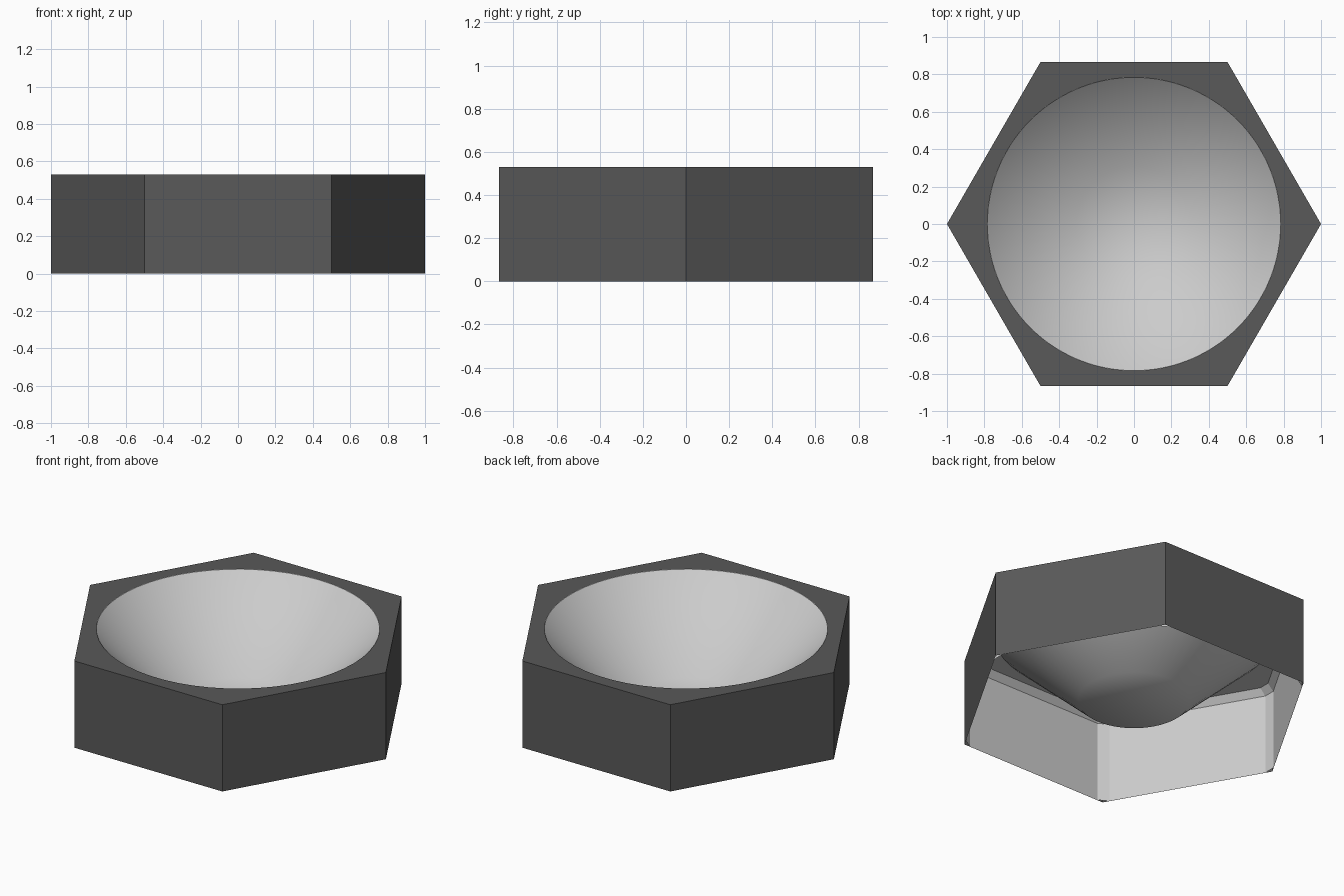
import bpy, bmesh
from math import radians, cos, sin, pi

if "Cube" in bpy.data.objects:
    bpy.data.objects.remove(bpy.data.objects["Cube"])

H = 0.53          # total height
HOLE = 0.785      # bowl opening radius
N = 54            # points per ring (9 per hexagon side)


def hexagon(scale, z, corner=0.0):
    """Ring on a hexagon outline; corner > 0 cuts the corners by that angle."""
    pts = []
    for k in range(6):
        for i in range(9):
            a = i * 60 / 9
            if corner:
                a = corner if i == 0 else 60 - corner if i == 8 else (i + 0.5) * 60 / 9
            r = scale * cos(pi / 6) / cos(radians(a - 30))
            t = radians(60 * k + a)
            pts.append((r * cos(t), r * sin(t), z))
    return pts


def circle(r, z, phase=0.0):
    return [(r * cos(2 * pi * (i + phase) / N), r * sin(2 * pi * (i + phase) / N), z)
            for i in range(N)]


def loft(name, rings, cap=False, color=None, smooth=None):
    bm = bmesh.new()
    loops = [[bm.verts.new(p) for p in ring] for ring in rings]
    for a, b in zip(loops, loops[1:]):
        for i in range(N):
            j = (i + 1) % N
            bm.faces.new((a[i], a[j], b[j], b[i]))
    if cap:
        bm.faces.new(loops[-1])
    mesh = bpy.data.meshes.new(name)
    bm.to_mesh(mesh)
    bm.free()
    obj = bpy.data.objects.new(name, mesh)
    bpy.context.collection.objects.link(obj)
    if color:
        mat = bpy.data.materials.new(name + "_material")
        mat.diffuse_color = color
        mat.use_nodes = True
        mat.node_tree.nodes["Principled BSDF"].inputs["Base Color"].default_value = mat.diffuse_color
        mesh.materials.append(mat)
    if smooth:
        bpy.ops.object.select_all(action='DESELECT')
        obj.select_set(True)
        bpy.context.view_layer.objects.active = obj
        bpy.ops.object.shade_smooth_by_angle(angle=radians(smooth))
    return obj


# Dark sharp-edged hexagonal casing, open below, with a round hole on top
loft("casing", [hexagon(1, 0), hexagon(1, H), circle(HOLE, H)],
     color=(0.1, 0.1, 0.1, 1))

# Light liner just inside the casing, with chamfered corners and top edge
loft("liner", [hexagon(0.998, 0, 2), hexagon(0.998, H - 0.04, 2),
               hexagon(0.96, H - 0.002, 2), circle(HOLE, H - 0.002, 0.5)])

# Conical bowl with a small flat base
loft("bowl", [circle(HOLE, H - 0.002, 0.5), circle(0.31, 0.085, 0.5)],
     cap=True, smooth=60)
